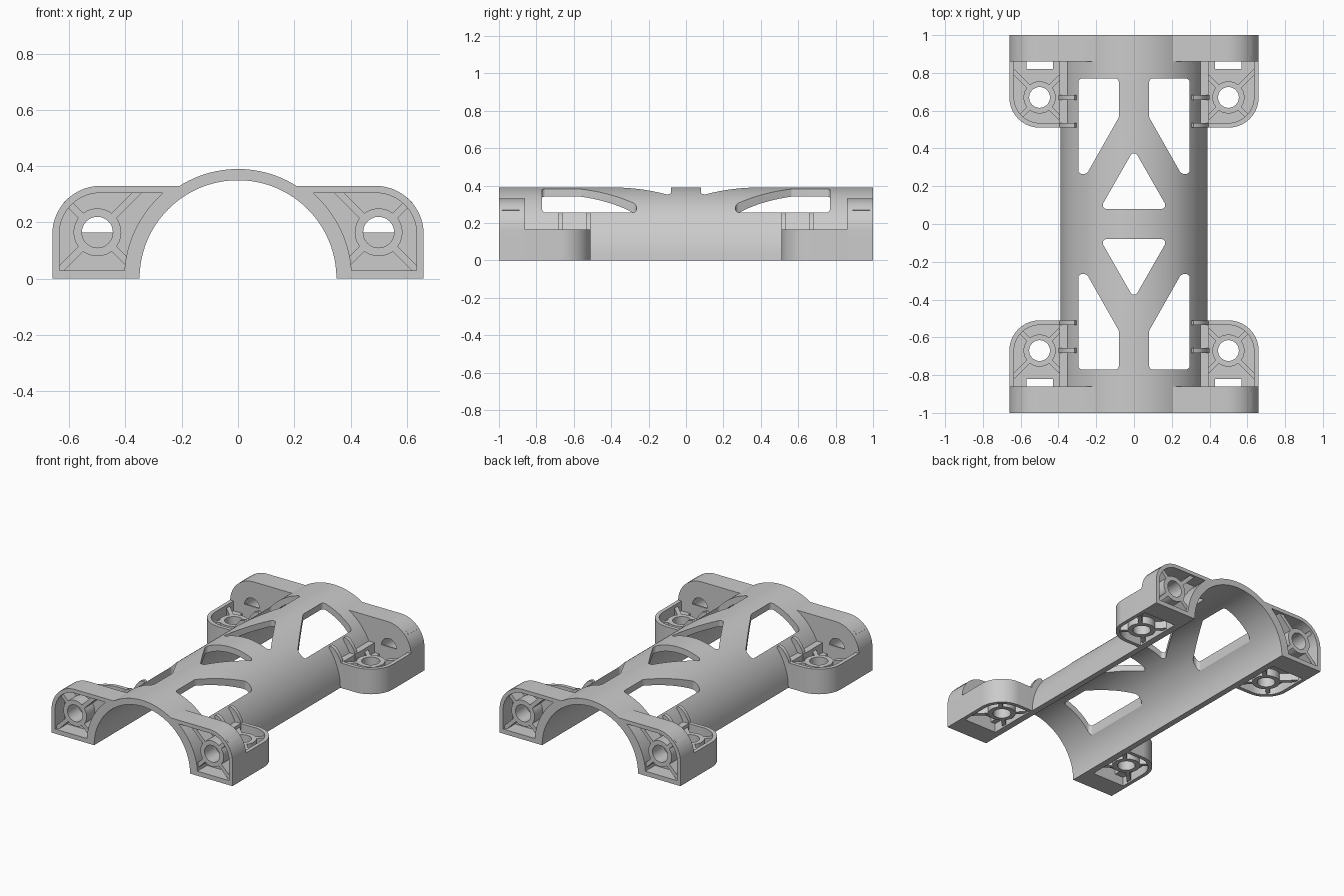
import bpy, bmesh, math
from mathutils import Vector

if "Cube" in bpy.data.objects:
    bpy.data.objects.remove(bpy.data.objects["Cube"])


def rounded(corners, n=8):
    """Polygon from (x, y, radius) corners, radius 0 keeps the corner sharp."""
    out = []
    for i, (x, y, r) in enumerate(corners):
        p = Vector((x, y))
        if r == 0:
            out.append(p)
            continue
        a = (Vector(corners[i - 1][:2]) - p).normalized()
        b = (Vector(corners[(i + 1) % len(corners)][:2]) - p).normalized()
        half = a.angle(b) / 2
        c = p + (a + b).normalized() * (r / math.sin(half))
        d = r / math.tan(half)
        va, vb = p + a * d - c, p + b * d - c
        out += [c + va.lerp(vb, t / n).normalized() * r for t in range(n + 1)]
    return out


def arc(r, a0, a1, n, cx=0, cy=0):
    return [Vector((cx + r * math.cos(a0 + (a1 - a0) * i / n),
                    cy + r * math.sin(a0 + (a1 - a0) * i / n))) for i in range(n + 1)]


def circle(cx, cy, r, n=32):
    return arc(r, 0, 2 * math.pi, n, cx, cy)[:-1]


def prism(name, pts, axis, lo, hi):
    """Extrude an XZ outline along Y, or an XY outline along Z."""
    place = (lambda p, h: (p[0], h, p[1])) if axis == 'Y' else (lambda p, h: (p[0], p[1], h))
    bm = bmesh.new()
    face = bm.faces.new([bm.verts.new(place(p, lo)) for p in pts])
    res = bmesh.ops.extrude_face_region(bm, geom=[face], use_keep_orig=True)
    verts = [v for v in res['geom'] if isinstance(v, bmesh.types.BMVert)]
    bmesh.ops.translate(bm, verts=verts, vec=place((0, 0), hi - lo))
    bmesh.ops.recalc_face_normals(bm, faces=bm.faces)
    me = bpy.data.meshes.new(name)
    bm.to_mesh(me)
    bm.free()
    ob = bpy.data.objects.new(name, me)
    bpy.context.collection.objects.link(ob)
    return ob


def activate(ob):
    bpy.ops.object.select_all(action='DESELECT')
    ob.select_set(True)
    bpy.context.view_layer.objects.active = ob


def cut(ob, cutters):
    activate(ob)
    for c in cutters:
        m = ob.modifiers.new("cut", 'BOOLEAN')
        m.operation, m.solver, m.object = 'DIFFERENCE', 'EXACT', c
        bpy.ops.object.modifier_apply(modifier=m.name)
        bpy.data.objects.remove(c)


def finish(ob, mirror=True):
    activate(ob)
    bpy.ops.object.shade_smooth_by_angle(angle=math.radians(30))
    if mirror:
        m = ob.modifiers.new("mirror", 'MIRROR')
        m.use_axis = (True, True, False)
        m.use_mirror_merge = False


def boss_with_ribs(name, cx, cy, axis, lo, hi, lengths):
    boss = prism(name + "_boss", circle(cx, cy, 0.085), axis, lo, hi)
    cut(boss, [prism("drill", circle(cx, cy, 0.055), axis, lo - 1, hi + 1)])
    finish(boss)
    for i, length in enumerate(lengths):
        a = math.radians(45 + 90 * i)
        d, s = Vector((math.cos(a), math.sin(a))), Vector((-math.sin(a), math.cos(a))) * 0.0125
        c = Vector((cx, cy))
        p, q = c + d * 0.07, c + d * length
        finish(prism(f"{name}_rib_{i}", [p - s, q - s, q + s, p + s], axis, lo, hi))


# Half-tube saddle with windows cut straight down
saddle = prism("saddle", [Vector((0.39, 0))] + arc(0.39, 0.1, math.pi - 0.1, 56)
               + [Vector((-0.39, 0))] + arc(0.35, math.pi, 0, 64), 'Y', -1, 1)
triangle = [(0.18, 0.08, 0.02), (0, 0.395, 0.02), (-0.18, 0.08, 0.02)]
window = [(0.08, 0.77, 0.02), (0.08, 0.565, 0.03), (0.25, 0.265, 0.03),
          (0.295, 0.265, 0.02), (0.295, 0.77, 0.02)]
windows = []
for sy in (1, -1):
    windows.append(prism("cutter", [(p.x, sy * p.y) for p in rounded(triangle)], 'Z', 0.1, 0.6))
    for sx in (1, -1):
        windows.append(prism("cutter", [(sx * p.x, sy * p.y) for p in rounded(window)], 'Z', 0.1, 0.6))
cut(saddle, windows)
finish(saddle, mirror=False)

# End flange with pocket in the outer face
flange = prism("end_flange", rounded([(0.66, 0, 0), (0.66, 0.33, 0.17), (0.1884, 0.33, 0)], 12)
               + arc(0.38, math.asin(0.33 / 0.38), 0, 20)[1:], 'Y', -1, -0.86)
pocket = prism("cutter", rounded([(0.635, 0.03, 0), (0.635, 0.305, 0.145), (0.267, 0.305, 0)], 12)
               + arc(0.405, math.asin(0.305 / 0.405), math.asin(0.03 / 0.405), 16)[1:], 'Y', -1.1, -0.9)
cut(flange, [pocket, prism("drill", circle(0.5, 0.165, 0.055), 'Y', -1.2, -0.7)])
finish(flange)
boss_with_ribs("flange", 0.5, 0.165, 'Y', -0.985, -0.89, (0.16, 0.21, 0.155, 0.2))

# Mounting foot with pockets above and below a thin web
foot = prism("foot", rounded([(0.30, -0.87, 0), (0.66, -0.87, 0),
                              (0.66, -0.51, 0.16), (0.30, -0.51, 0)], 12), 'Z', 0, 0.165)
recess = rounded([(0.395, -0.86, 0), (0.635, -0.86, 0), (0.635, -0.535, 0.135), (0.395, -0.535, 0)], 12)
slot = [(0.43, -0.86), (0.57, -0.86), (0.57, -0.82), (0.43, -0.82)]
cut(foot, [prism("bore", circle(0, 0, 0.37, 96), 'Y', -1.2, 0),
           prism("cutter", recess, 'Z', 0.10, 0.3),
           prism("cutter", recess, 'Z', -0.1, 0.06),
           prism("cutter", slot, 'Z', -0.1, 0.3),
           prism("drill", circle(0.5, -0.67, 0.055), 'Z', -0.1, 0.3)])
finish(foot)
boss_with_ribs("foot", 0.5, -0.67, 'Z', 0.01, 0.145, (0.145, 0.155, 0.155, 0.2))

# Small gusset fins between foot and saddle
fin = [(0.30, 0.235), (0.315, 0.257), (0.345, 0.245), (0.37, 0.215),
       (0.39, 0.18), (0.40, 0.14), (0.40, 0.06), (0.375, 0.06), (0.34, 0.16)]
for i, y in enumerate((-0.67, -0.5225)):
    finish(prism(f"gusset_fin_{i}", fin, 'Y', y - 0.0125, y + 0.0125))
